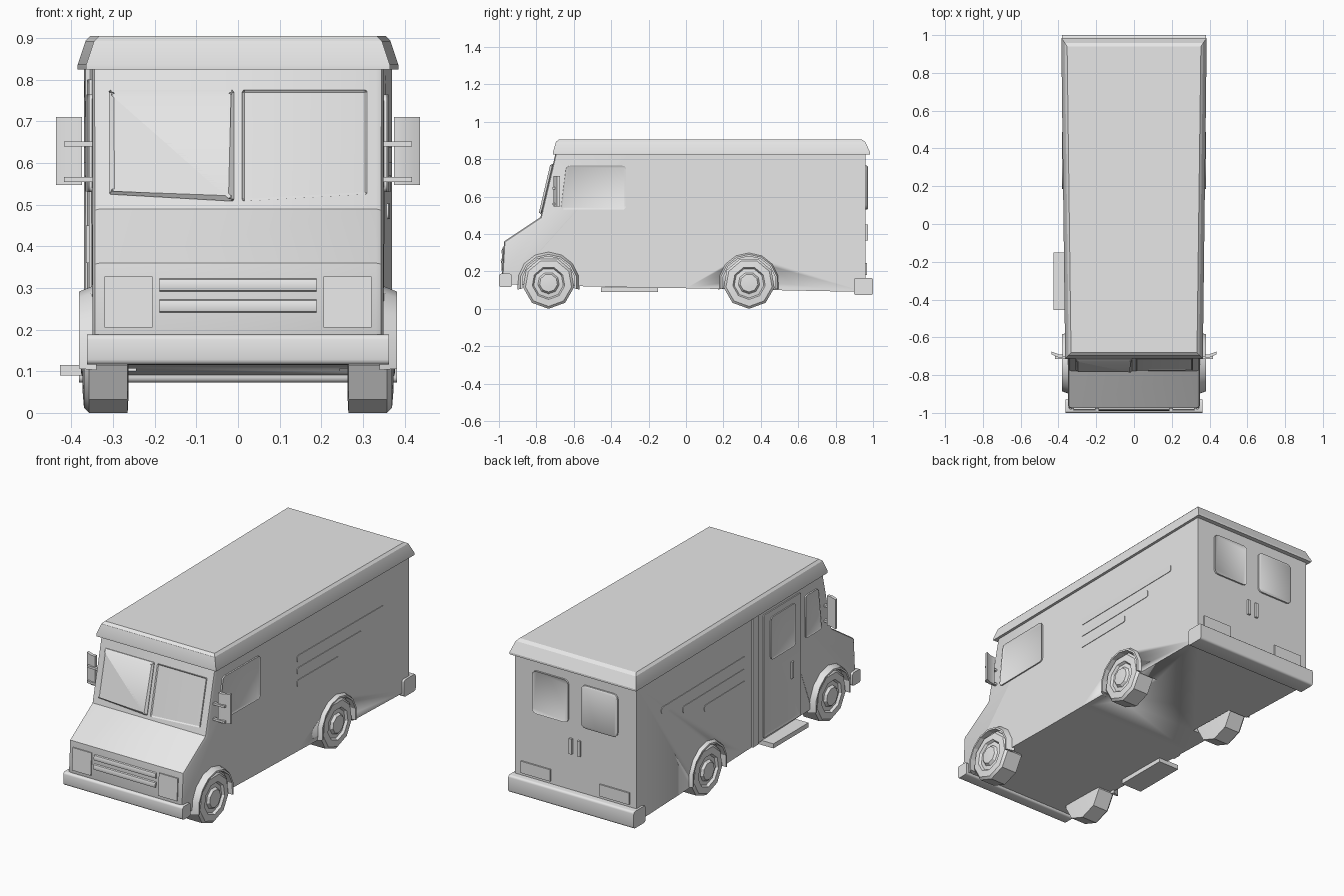
import bpy, bmesh, math
from mathutils import Vector

cube = bpy.data.objects.get("Cube")
if cube:
    bpy.data.objects.remove(cube, do_unlink=True)

grey = bpy.data.materials.new("light_grey")
grey.use_nodes = True
grey.diffuse_color = (0.8, 0.8, 0.8, 1)
bsdf = next(n for n in grey.node_tree.nodes if n.type == 'BSDF_PRINCIPLED')
bsdf.inputs["Base Color"].default_value = (0.8, 0.8, 0.8, 1)


def finish(bm, name, angle=35):
    bmesh.ops.recalc_face_normals(bm, faces=bm.faces)
    mesh = bpy.data.meshes.new(name)
    bm.to_mesh(mesh)
    bm.free()
    mesh.materials.append(grey)
    ob = bpy.data.objects.new(name, mesh)
    bpy.context.collection.objects.link(ob)
    bpy.ops.object.select_all(action='DESELECT')
    ob.select_set(True)
    bpy.context.view_layer.objects.active = ob
    bpy.ops.object.shade_smooth_by_angle(angle=math.radians(angle))
    return ob


def slab(name, pts, lo, hi, place, corner=0, inset=0, sink=0.006):
    """Extrude a 2D outline from lo to hi, then map it onto a surface."""
    bm = bmesh.new()
    base = bm.faces.new([bm.verts.new((a, b, lo)) for a, b in pts])
    ext = bmesh.ops.extrude_face_region(bm, geom=[base])
    for v in [g for g in ext['geom'] if isinstance(g, bmesh.types.BMVert)]:
        v.co.z = hi
    if corner:
        sides = [e for e in bm.edges if abs(e.verts[0].co.z - e.verts[1].co.z) > 1e-5]
        bmesh.ops.bevel(bm, geom=sides, offset=corner, segments=3, profile=0.5, affect='EDGES')
    if inset:
        top = [f for f in bm.faces if all(abs(v.co.z - hi) < 1e-5 for v in f.verts)]
        bmesh.ops.inset_region(bm, faces=top, thickness=inset, depth=-sink)
    for v in bm.verts:
        v.co = Vector(place(*v.co))
    return finish(bm, name)


def rect(a0, a1, b0, b1):
    return [(a0, b0), (a1, b0), (a1, b1), (a0, b1)]


# Surfaces that outlines are mapped onto
def half_width(y):
    return 0.352 + 0.0125 * y if y > -0.7 else 0.343


def wide(y):
    return half_width(y) + 0.006


def on_side(s):
    return lambda a, b, d: (s * (wide(a) + d), a, b)


def on_front(a, b, d):
    return (a, -0.983 + 0.06 * (b - 0.19) - d, b)


def on_back(a, b, d):
    return (a, 0.96 + d, b)


def on_screen(a, b, d):
    return (a, -0.778 + 0.235 * (b - 0.49) - d, b)


def flat(a, b, d):
    return (a, b, d)


SIDES = (("left", 1), ("right", -1))
AXLES = (("front", -0.735), ("rear", 0.337))
WHEEL_Z = 0.138

# Body shell: side profile extruded across, with rounded nose edges
profile = [(-0.965, 0.13), (-0.983, 0.19), (-0.973, 0.36), (-0.778, 0.49), (-0.698, 0.83),
           (-0.3, 0.84), (0.96, 0.84), (0.96, 0.09), (0, 0.11), (-0.3, 0.115)]
bm = bmesh.new()
side = bm.faces.new([bm.verts.new((-1, y, z)) for y, z in profile])
ext = bmesh.ops.extrude_face_region(bm, geom=[side])
for v in [g for g in ext['geom'] if isinstance(g, bmesh.types.BMVert)]:
    v.co.x = 1
for v in bm.verts:
    v.co.x *= wide(v.co.y)
nose = [e for e in bm.edges if e.verts[0].co.x * e.verts[1].co.x > 0
        and max(v.co.y for v in e.verts) < -0.69]
bmesh.ops.bevel(bm, geom=nose, offset=0.018, segments=2, profile=0.5, affect='EDGES')
body = finish(bm, "body")

# Wheel wells cut into the body
for end, y in AXLES:
    for tag, s in SIDES:
        bm = bmesh.new()
        bmesh.ops.create_cone(bm, cap_ends=True, segments=20, radius1=0.15, radius2=0.15, depth=0.2)
        for v in bm.verts:
            v.co = Vector((s * 0.345 + v.co.z, y + v.co.x, WHEEL_Z + v.co.y))
        well = finish(bm, f"{end}_{tag}_well_cutter")
        well.hide_render = True
        well.hide_set(True)
        cut = body.modifiers.new("wheel_well", 'BOOLEAN')
        cut.object = well
        cut.operation = 'DIFFERENCE'
        cut.solver = 'EXACT'

# Roof cap: tapered, overhanging lid
bm = bmesh.new()
rings = []
for z, front, back, grow in ((0.825, -0.712, 0.985, 0.015), (0.836, -0.712, 0.985, 0.015),
                             (0.893, -0.695, 0.958, -0.004), (0.905, -0.68, 0.94, -0.016)):
    wf, wb = wide(-0.69) + grow, wide(0.96) + grow
    rings.append([bm.verts.new(c) for c in ((-wf, front, z), (wf, front, z), (wb, back, z), (-wb, back, z))])
for lower, upper in zip(rings, rings[1:]):
    for i in range(4):
        j = (i + 1) % 4
        bm.faces.new((lower[i], lower[j], upper[j], upper[i]))
bm.faces.new(rings[0])
bm.faces.new(rings[-1])
finish(bm, "roof_cap", 25)


# Wheels and arch flares
def wheel(name, s, y):
    outline = ((0.1, 0.263), (0.138, 0.265), (0.138, 0.358), (0.125, 0.37), (0.088, 0.373),
               (0.08, 0.36), (0.058, 0.363), (0.048, 0.376), (0.02, 0.378))
    n = 9
    bm = bmesh.new()
    loops = [[bm.verts.new((s * x, y + r * math.sin(i * math.tau / n), WHEEL_Z - r * math.cos(i * math.tau / n)))
              for i in range(n)] for r, x in outline]
    for a, b in zip(loops, loops[1:]):
        for i in range(n):
            j = (i + 1) % n
            bm.faces.new((a[i], a[j], b[j], b[i]))
    bm.faces.new(loops[0])
    bm.faces.new(loops[-1])
    finish(bm, name, 30)


def flare(name, s, y):
    steps = 8
    bm = bmesh.new()
    rows = []
    for i in range(steps + 1):
        t = math.radians(-12 + 204 * i / steps)
        rows.append([bm.verts.new((s * x, y + r * math.cos(t), WHEEL_Z + r * math.sin(t)))
                     for r, x in ((0.143, 0.34), (0.143, 0.382), (0.153, 0.382), (0.17, 0.34))])
    for a, b in zip(rows, rows[1:]):
        for i in range(4):
            j = (i + 1) % 4
            bm.faces.new((a[i], a[j], b[j], b[i]))
    bm.faces.new(rows[0])
    bm.faces.new(rows[-1])
    finish(bm, name, 25)


for end, y in AXLES:
    for tag, s in SIDES:
        wheel(f"{end}_{tag}_wheel", s, y)
        flare(f"{end}_{tag}_arch_flare", s, y)

# Parts repeated on both sides
for tag, s in SIDES:
    put = on_side(s)
    for i, (end, z) in enumerate(((0.74, 0.6), (0.55, 0.532), (0.36, 0.465))):
        slab(f"{tag}_stripe_{i + 1}", rect(0, end, z, z + 0.038), -0.004, 0.003, put, 0.012)

    def mirrored(a, b, d, s=s):
        return (s * a, b, d)

    slab(f"{tag}_mirror", [(0.375, -0.708), (0.398, -0.708), (0.437, -0.69), (0.437, -0.675),
                           (0.398, -0.69), (0.375, -0.69)], 0.547, 0.71, mirrored)
    for i, z in enumerate((0.56, 0.645)):
        slab(f"{tag}_mirror_arm_{i + 1}", rect(0.33, 0.418, -0.715, -0.7), z - 0.006, z + 0.006, mirrored)

    slab(f"{tag}_windscreen", [(s * 0.01, 0.508), (s * 0.31, 0.525), (s * 0.31, 0.775), (s * 0.01, 0.775)],
         -0.012, 0.004, on_screen, 0.005, 0.013, 0.01)
    slab(f"{tag}_headlight", rect(s * 0.205, s * 0.32, 0.205, 0.327), -0.01, 0.006, on_front)
    slab(f"{tag}_back_window", rect(s * 0.04, s * 0.26, 0.53, 0.765), -0.004, 0.009, on_back, 0.025, 0.007, 0.004)
    slab(f"{tag}_back_handle", rect(s * 0.017, s * 0.034, 0.365, 0.45), -0.004, 0.012, on_back)
    slab(f"{tag}_tail_light", rect(s * 0.15, s * 0.33, 0.18, 0.245), -0.004, 0.008, on_back)

# Left side: large cab window
slab("left_cab_window", [(-0.67, 0.53), (-0.32, 0.53), (-0.32, 0.765), (-0.64, 0.765)],
     -0.004, 0.008, on_side(1), 0.02, 0.007, 0.004)

# Right side: door with window and handle, pillar, quarter window, step
right = on_side(-1)
slab("right_door", rect(-0.49, -0.16, 0.125, 0.8), -0.004, 0.006, right, 0.008, 0.012, 0.003)
slab("right_door_window", rect(-0.44, -0.22, 0.53, 0.765), 0, 0.009, right, 0.02, 0.008, 0.004)
slab("right_door_handle", rect(-0.42, -0.4, 0.36, 0.45), 0, 0.012, right)
slab("right_door_pillar", rect(-0.11, -0.06, 0.112, 0.83), -0.004, 0.009, right)
slab("right_quarter_window", [(-0.67, 0.53), (-0.53, 0.53), (-0.53, 0.765), (-0.64, 0.765)],
     -0.004, 0.008, right, 0.015, 0.007, 0.004)
slab("right_step", rect(-0.427, -0.3, -0.455, -0.15), 0.09, 0.115, flat)

# Front grille bars and bumpers
for i, z in enumerate((0.24, 0.29)):
    ends = [(-0.005, z), (0.008, z + 0.004), (0.012, z + 0.017), (0.008, z + 0.03), (-0.005, z + 0.034)]
    slab(f"grille_bar_{i + 1}", ends, -0.188, 0.188, lambda a, b, d: on_front(d, b, a))


def across(a, b, d):
    return (d, a, b)


slab("front_bumper", rect(-1, -0.93, 0.116, 0.188), -0.363, 0.363, across, 0.012)
slab("rear_bumper", rect(0.898, 1, 0.073, 0.166), -0.382, 0.382, across, 0.012)
